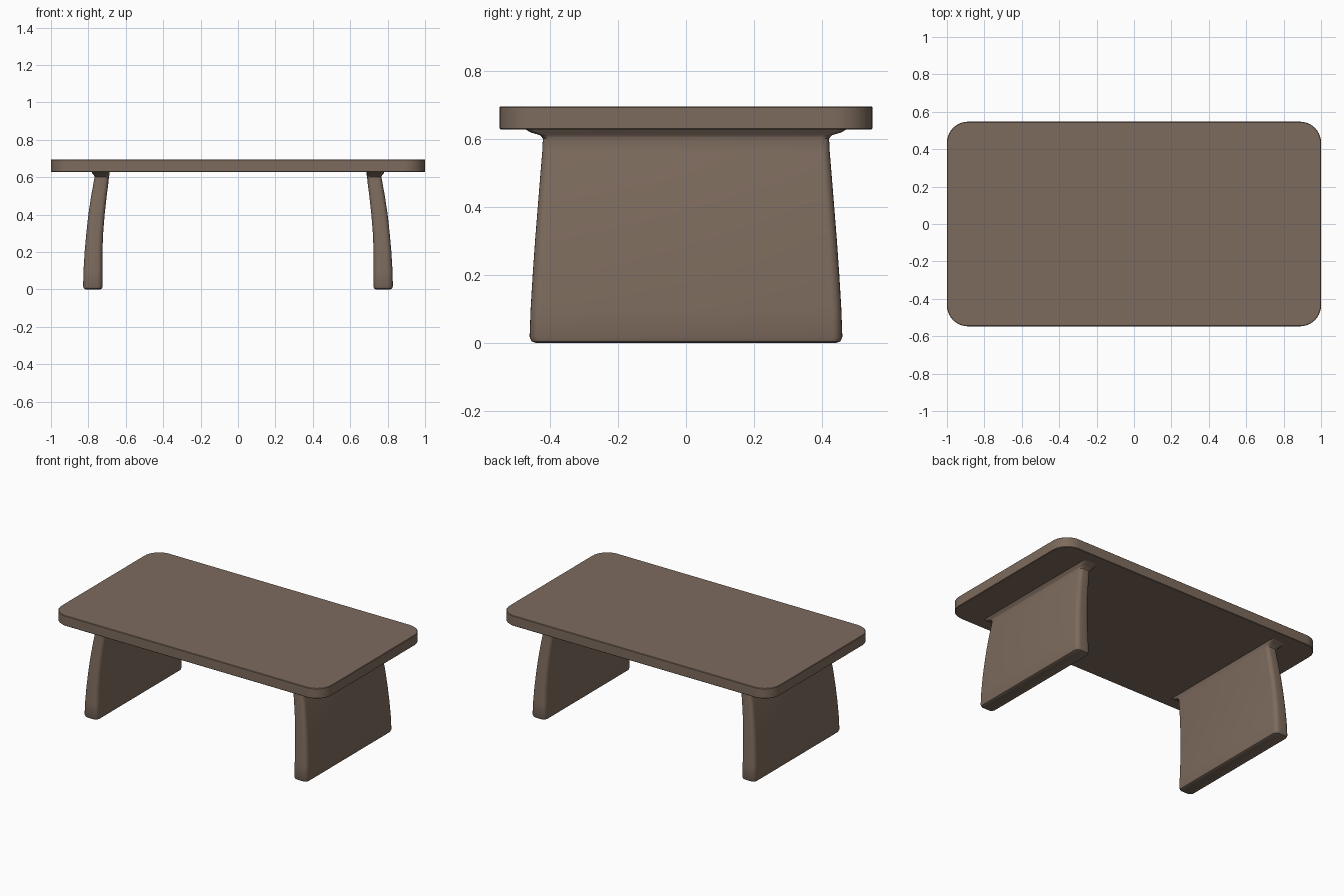
import bpy, bmesh, math

if "Cube" in bpy.data.objects:
    bpy.data.objects.remove(bpy.data.objects["Cube"])

wood = bpy.data.materials.new("brown wood")
wood.diffuse_color = (0.205, 0.147, 0.11, 1)
wood.use_nodes = True
wood.node_tree.nodes["Principled BSDF"].inputs["Base Color"].default_value = wood.diffuse_color


def rounded_rect(x0, x1, hy, r, steps):
    """Outline of a rounded rectangle, counter-clockwise."""
    pts = []
    corners = [(x1 - r, hy - r, 0), (x0 + r, hy - r, 90),
               (x0 + r, -hy + r, 180), (x1 - r, -hy + r, 270)]
    for cx, cy, start in corners:
        for i in range(steps + 1):
            a = math.radians(start + 90 * i / steps)
            pts.append((cx + r * math.cos(a), cy + r * math.sin(a)))
    return pts


def loft(name, sections, steps, mirror=False):
    """Skin a stack of (z, x0, x1, half_depth, radius) sections."""
    bm = bmesh.new()
    rings = []
    for z, x0, x1, hy, r in sections:
        if mirror:
            x0, x1 = -x1, -x0
        rings.append([bm.verts.new((x, y, z))
                      for x, y in rounded_rect(x0, x1, hy, r, steps)])
    for a, b in zip(rings, rings[1:]):
        n = len(a)
        for i in range(n):
            j = (i + 1) % n
            bm.faces.new((a[i], a[j], b[j], b[i]))
    bm.faces.new(rings[0][::-1])
    bm.faces.new(rings[-1])
    bmesh.ops.recalc_face_normals(bm, faces=bm.faces)
    me = bpy.data.meshes.new(name)
    bm.to_mesh(me)
    bm.free()
    me.materials.append(wood)
    ob = bpy.data.objects.new(name, me)
    bpy.context.collection.objects.link(ob)
    bpy.ops.object.select_all(action='DESELECT')
    ob.select_set(True)
    bpy.context.view_layer.objects.active = ob
    bpy.ops.object.shade_smooth_by_angle(angle=math.radians(35))
    return ob


# Tabletop slab with rounded corners and barely eased edges
loft("tabletop", [
    (0.627, -0.997, 0.997, 0.544, 0.109),
    (0.630, -1.0, 1.0, 0.547, 0.112),
    (0.692, -1.0, 1.0, 0.547, 0.112),
    (0.695, -0.997, 0.997, 0.544, 0.109)], 10)

# Curved panel legs, tapering upward and flaring under the top
leg = [
    (0.000, 0.737, 0.814, 0.440, 0.022),
    (0.005, 0.727, 0.824, 0.453, 0.027),
    (0.018, 0.724, 0.828, 0.459, 0.029),
    (0.100, 0.725, 0.826, 0.456, 0.029),
    (0.200, 0.725, 0.820, 0.450, 0.028),
    (0.300, 0.721, 0.811, 0.443, 0.027),
    (0.400, 0.713, 0.800, 0.435, 0.026),
    (0.500, 0.702, 0.785, 0.427, 0.025),
    (0.560, 0.694, 0.774, 0.422, 0.024),
    (0.600, 0.690, 0.767, 0.420, 0.023),
    (0.610, 0.688, 0.770, 0.428, 0.022),
    (0.618, 0.686, 0.778, 0.455, 0.020),
    (0.629, 0.686, 0.783, 0.475, 0.018)]
loft("right_leg", leg, 5)
loft("left_leg", leg, 5, mirror=True)
